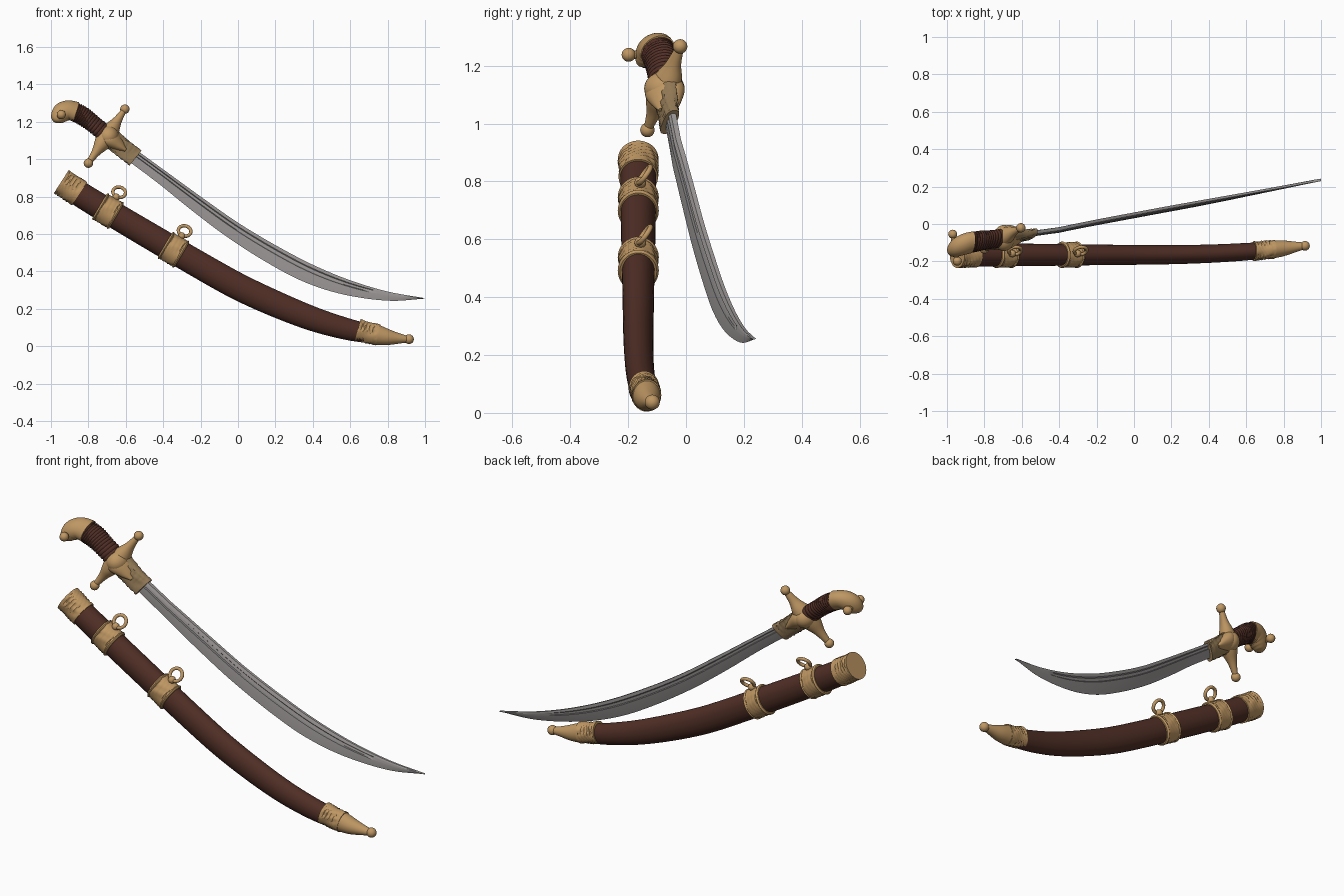
import bpy, bmesh, math
from mathutils import Matrix, Vector

if "Cube" in bpy.data.objects:
    bpy.data.objects.remove(bpy.data.objects["Cube"])


def material(name, col):
    m = bpy.data.materials.new(name)
    m.diffuse_color = (*col, 1)
    m.use_nodes = True
    m.node_tree.nodes["Principled BSDF"].inputs["Base Color"].default_value = m.diffuse_color
    return m


BRASS = material("brass", (0.52, 0.31, 0.125))
AGED = material("aged brass", (0.30, 0.20, 0.095))
LEATHER = material("brown leather", (0.08, 0.028, 0.019))
STEEL = material("steel", (0.35, 0.33, 0.325))
GROOVE = material("dark steel", (0.20, 0.19, 0.19))


def sword_y(x, z):
    """Leaning plane in which the sword lies."""
    bow = max(0, 1 - ((x - 0.3) / 0.7) ** 2) * 0.028
    return -0.1 + 0.285 * x + 0.199 * z + bow


def scabbard_y(x, z):
    return -0.165 + 0.048 * (max(x, 0) / 0.91) ** 2.5


def spline(pts, n):
    """Catmull-Rom resampling of tuples of any size."""
    p = [Vector(q) for q in pts]
    p = [2 * p[0] - p[1]] + p + [2 * p[-1] - p[-2]]
    out = []
    for i in range(n + 1):
        s = i / n * (len(pts) - 1)
        k = min(int(s), len(pts) - 2)
        u = s - k
        a, b, c, d = p[k:k + 4]
        out.append(0.5 * (2 * b + (c - a) * u + (2 * a - 5 * b + 4 * c - d) * u * u
                          + (3 * b - a - 3 * c + d) * u ** 3))
    return out


def finish(bm, name, mat, angle=40):
    bmesh.ops.recalc_face_normals(bm, faces=bm.faces)
    me = bpy.data.meshes.new(name)
    bm.to_mesh(me)
    bm.free()
    for m in (mat if isinstance(mat, list) else [mat]):
        me.materials.append(m)
    me.shade_smooth()
    me.set_sharp_from_angle(angle=math.radians(angle))
    ob = bpy.data.objects.new(name, me)
    bpy.context.collection.objects.link(ob)
    return ob


def skin(bm, rings):
    for a, b in zip(rings, rings[1:]):
        for j in range(len(a)):
            k = (j + 1) % len(a)
            bm.faces.new((a[j], a[k], b[k], b[j]))
    bm.faces.new(rings[0])
    bm.faces.new(rings[-1])


def loft(name, pts, yfun, mat, n=24, seg=32, relief=0.0, ridge=0, power=1.0):
    """Oval tube through (x, z, half width, half thickness) stations."""
    bm = bmesh.new()
    st = spline(pts, n)
    rings = []
    for i, p in enumerate(st):
        t = st[min(i + 1, n)] - st[max(i - 1, 0)]
        t = Vector((t[0], t[1])).normalized()
        nx, nz = -t[1], t[0]
        ring = []
        for j in range(seg):
            a = math.tau * j / seg
            k = 0.0
            if relief and 1 < i < n - 1:
                k = relief * (math.sin(a * 6 + i * 0.9) * math.sin(i * 1.3 + 2 * math.sin(a * 3)) - 0.7)
            if ridge:
                k = ridge * (1 if i % 3 else -1)
            c, s = math.cos(a), math.sin(a)
            c = math.copysign(abs(c) ** power, c)
            s = math.copysign(abs(s) ** power, s)
            w, h = c * (p[2] + k), s * (p[3] + k)
            x, z = p[0] + nx * w, p[1] + nz * w
            ring.append(bm.verts.new((x, yfun(x, z) + h, z)))
        rings.append(ring)
    skin(bm, rings)
    return finish(bm, name, mat)


def ball(name, loc, r, mat, scale=(1, 1, 1)):
    bm = bmesh.new()
    bmesh.ops.create_uvsphere(bm, u_segments=24, v_segments=14, radius=r,
                              matrix=Matrix.Translation(loc) @ Matrix.Diagonal((*scale, 1)))
    return finish(bm, name, mat)


def on_sword(x, z, dy=0):
    return (x, sword_y(x, z) + dy, z)


# Blade: wedge section with a fuller near the spine
spine = spline([(-.6, 1.09), (-.4, .945), (-.2, .80), (0, .66), (.2, .54),
                (.4, .435), (.6, .352), (.8, .292), (.995, .257)], 64)
edge = spline([(-.64, 1.03), (-.43, .873), (-.25, .728), (-.06, .585), (.15, .45),
               (.35, .345), (.56, .277), (.8, .243), (1, .254)], 64)
section = [(0, .0006), (.3, .008), (.58, .012), (.63, .006), (.78, .006), (.83, .013), (1, .009)]
bm = bmesh.new()
rings = []
for i in range(65):
    taper = 1 - 0.45 * i / 64
    row = []
    for side in (1, -1):
        for t, h in (section if side == 1 else section[::-1]):
            if i > 52 and 0.6 < t < 0.8:
                h = .0125
            x, z = edge[i].lerp(spine[i], t)
            row.append(bm.verts.new((x, sword_y(x, z) + side * h * taper, z)))
    rings.append(row)
skin(bm, rings)
bm.faces.ensure_lookup_table()
for i in range(52):
    for j in (2, 10):        # fuller walls
        bm.faces[i * 14 + j].material_index = 1
finish(bm, "blade", [STEEL, GROOVE], 25)

# Blade collar and side langets
loft("blade_collar", [(-.68, 1.11, .055, .034), (-.61, 1.055, .054, .029), (-.548, 1.005, .052, .024)],
     sword_y, AGED, 16, relief=.004, power=.7)
loft("langet", [(-.72, 1.14, .05, .05), (-.68, 1.11, .052, .066), (-.635, 1.075, .034, .05),
                (-.60, 1.048, .012, .033)], sword_y, BRASS, 16)

# Cross guard: hub, two tapering arms, end balls
ball("guard_hub", on_sword(-.695, 1.122), 1, BRASS, (.058, .07, .058))
for tag, ex, ez in (("upper", -.605, 1.267), ("lower", -.80, .978)):
    cx, cz = -.70, 1.122
    arm = [(cx + (ex - cx) * f, cz + (ez - cz) * f, w, t) for f, w, t in
           ((0, .058, .058), (.3, .042, .045), (.6, .024, .026), (1, .013, .014))]
    loft(tag + "_guard_arm", arm, sword_y, BRASS, 16)
    ball(tag + "_guard_ball", on_sword(ex, ez), .025, BRASS)

# Wrapped grip
loft("grip", [(-.885, 1.258, .05, .052), (-.83, 1.23, .05, .052), (-.77, 1.185, .046, .047),
              (-.69, 1.12, .047, .048)], sword_y, LEATHER, 48, ridge=.0018)

# Hooked pommel with a stud on each side
loft("pommel", [(-.865, 1.252, .054, .056), (-.905, 1.262, .052, .057), (-.937, 1.25, .054, .054),
                (-.957, 1.225, .046, .046), (-.966, 1.203, .03, .032), (-.968, 1.193, .008, .01)],
     sword_y, BRASS, 24)
p = Vector(on_sword(-.957, 1.238))
axis = Vector((-.17, 1, 0)).normalized()
bm = bmesh.new()
bmesh.ops.create_cone(bm, cap_ends=True, segments=16, radius1=.014, radius2=.014, depth=.14,
                      matrix=Matrix.Translation(p) @ axis.to_track_quat('Z', 'Y').to_matrix().to_4x4())
finish(bm, "pommel_pin", BRASS)
for tag, s in (("front", -1), ("back", 1)):
    ball(tag + "_pommel_stud", p + axis * .073 * s, .024, BRASS)

# Scabbard body
body = [(-.92, .863, .066, .062), (-.8, .785, .068, .062), (-.6, .665, .07, .06), (-.4, .547, .071, .058),
        (-.2, .43, .072, .055), (0, .319, .072, .053), (.2, .226, .07, .051), (.4, .146, .065, .049),
        (.58, .092, .058, .047), (.72, .063, .05, .044)]
loft("scabbard_body", body, scabbard_y, LEATHER, 60)

# Throat and chape
loft("scabbard_throat", [(-.945, .879, .074, .07), (-.90, .85, .076, .071), (-.847, .815, .074, .068)],
     scabbard_y, BRASS, 18, 48, relief=.004)
loft("chape_collar", [(.64, .086, .061, .053), (.69, .073, .06, .053), (.75, .06, .057, .05)],
     scabbard_y, BRASS, 18, 48, relief=.004)
loft("chape_tip", [(.735, .062, .056, .049), (.80, .048, .043, .042), (.86, .041, .028, .029),
                   (.905, .037, .018, .019)], scabbard_y, BRASS, 16)
ball("chape_ball", (.914, scabbard_y(.914, 0), .037), .026, BRASS)

# Carrying bands, each with a knob and a hanging ring
for tag, cx, cz in (("upper", -.695, .722), ("lower", -.345, .515)):
    d = Vector((.86, -.51))
    n = Vector((.51, .86))
    band = [(cx + d[0] * s, cz + d[1] * s, .078 + k, .066 + k) for s, k in
            ((-.05, .0), (-.025, .003), (.025, .003), (.05, .0))]
    loft(tag + "_band", band, scabbard_y, BRASS, 18, 48, relief=.003)
    for e in (-1, 1):
        rim = [(cx + d[0] * s, cz + d[1] * s, .076 + k, .064 + k) for s, k in
               ((e * .045 - .008, 0), (e * .045, .007), (e * .045 + .008, 0))]
        loft(tag + "_band_rim", rim, scabbard_y, BRASS, 6, 48)
    ball(tag + "_band_knob", (cx + n[0] * .086, -.158, cz + n[1] * .086), .02, BRASS)
    bpy.ops.mesh.primitive_torus_add(location=(cx + n[0] * .117, -.143, cz + n[1] * .117),
                                     rotation=(math.radians(55), 0, math.radians(10)),
                                     major_radius=.034, minor_radius=.009,
                                     major_segments=32, minor_segments=12)
    ring = bpy.context.object
    ring.name = tag + "_hanging_ring"
    ring.data.materials.append(BRASS)
    ring.data.shade_smooth()
